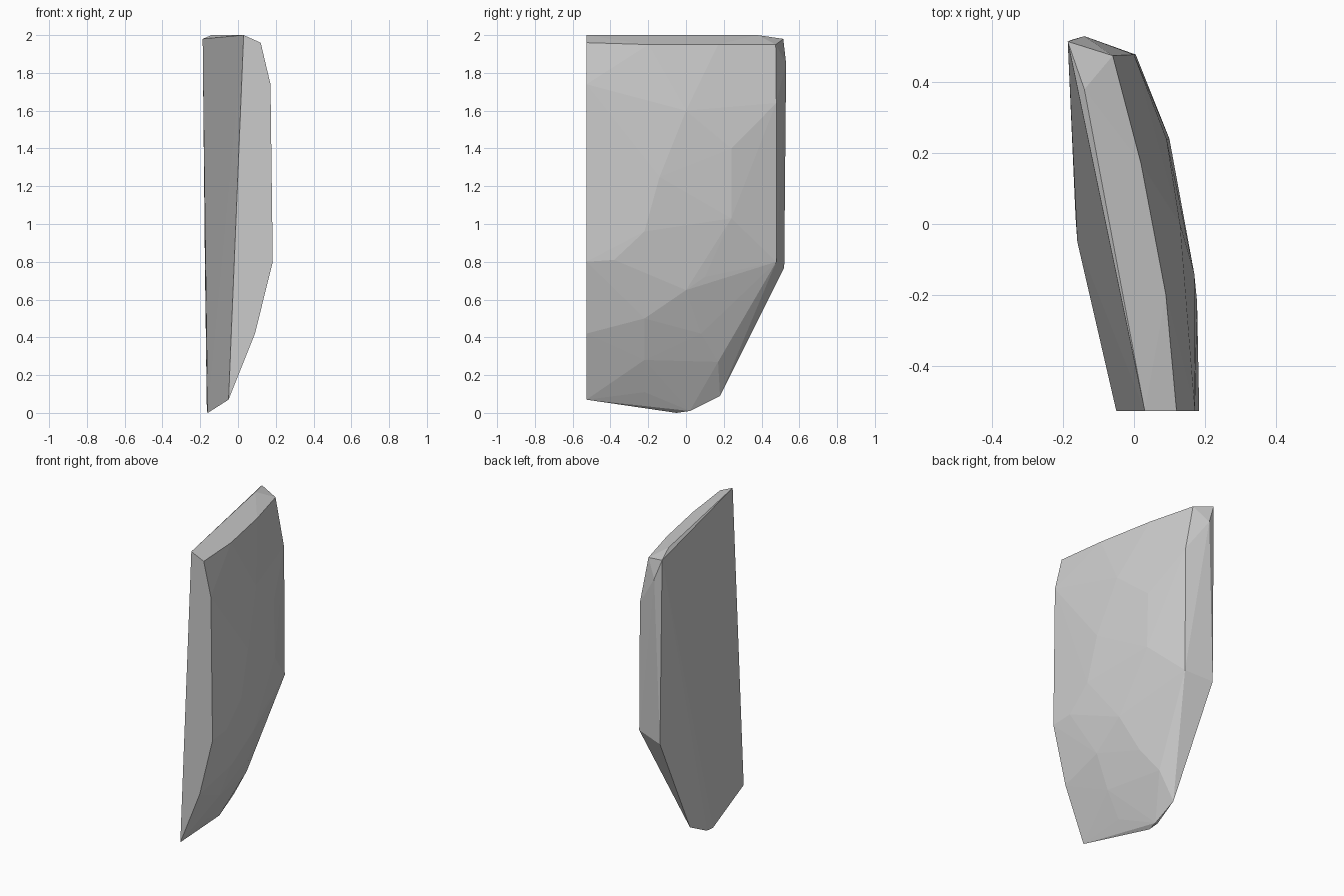
import bpy, bmesh

# Outline of the flat front end (x, z) at the cut y = -0.53
front_cut = [(0.03, 2.0), (0.12, 1.96), (0.172, 1.74), (0.184, 0.8), (0.09, 0.42), (-0.05, 0.07)]

# Top chamfer and narrow back edge
top_and_back = [
    (-0.14, 0.38, 2.0), (-0.187, 0.515, 1.98), (-0.06, 0.475, 1.95),
    (0.02, 0.17, 1.95), (0.09, -0.2, 1.95),
    (-0.14, 0.53, 1.85), (-0.175, 0.52, 0.77),
    (0.0, 0.478, 1.64), (0.005, 0.478, 0.8)]

# Gently bulging right side
bulge = [
    (0.155, -0.22, 1.5), (0.13, 0.0, 1.6), (0.17, -0.14, 1.25),
    (0.092, 0.24, 1.4), (0.1, 0.24, 1.03), (0.178, -0.22, 0.96),
    (0.18, -0.38, 0.81), (0.115, 0.0, 0.65), (0.098, 0.1, 0.72),
    (0.105, -0.22, 0.5), (0.022, 0.08, 0.42)]

# Tapered, blunt foot
foot = [
    (0.02, -0.22, 0.28), (-0.065, -0.22, 0.11), (-0.055, 0.17, 0.27),
    (-0.155, 0.18, 0.09), (-0.15, 0.02, 0.01), (-0.16, -0.05, 0.0),
    (-0.165, 0.02, 0.01)]

points = [(x, -0.527, z) for x, z in front_cut] + top_and_back + bulge + foot

# Wrap the corner points into one flat-faceted stone
bm = bmesh.new()
for p in points:
    bm.verts.new(p)
hull = bmesh.ops.convex_hull(bm, input=bm.verts)
loose = [v for v in bm.verts if not v.link_faces]
bmesh.ops.delete(bm, geom=loose, context='VERTS')
bmesh.ops.recalc_face_normals(bm, faces=bm.faces)
mesh = bpy.data.meshes.new("stone_slab")
bm.to_mesh(mesh)
bm.free()
bpy.context.collection.objects.link(bpy.data.objects.new("stone_slab", mesh))
